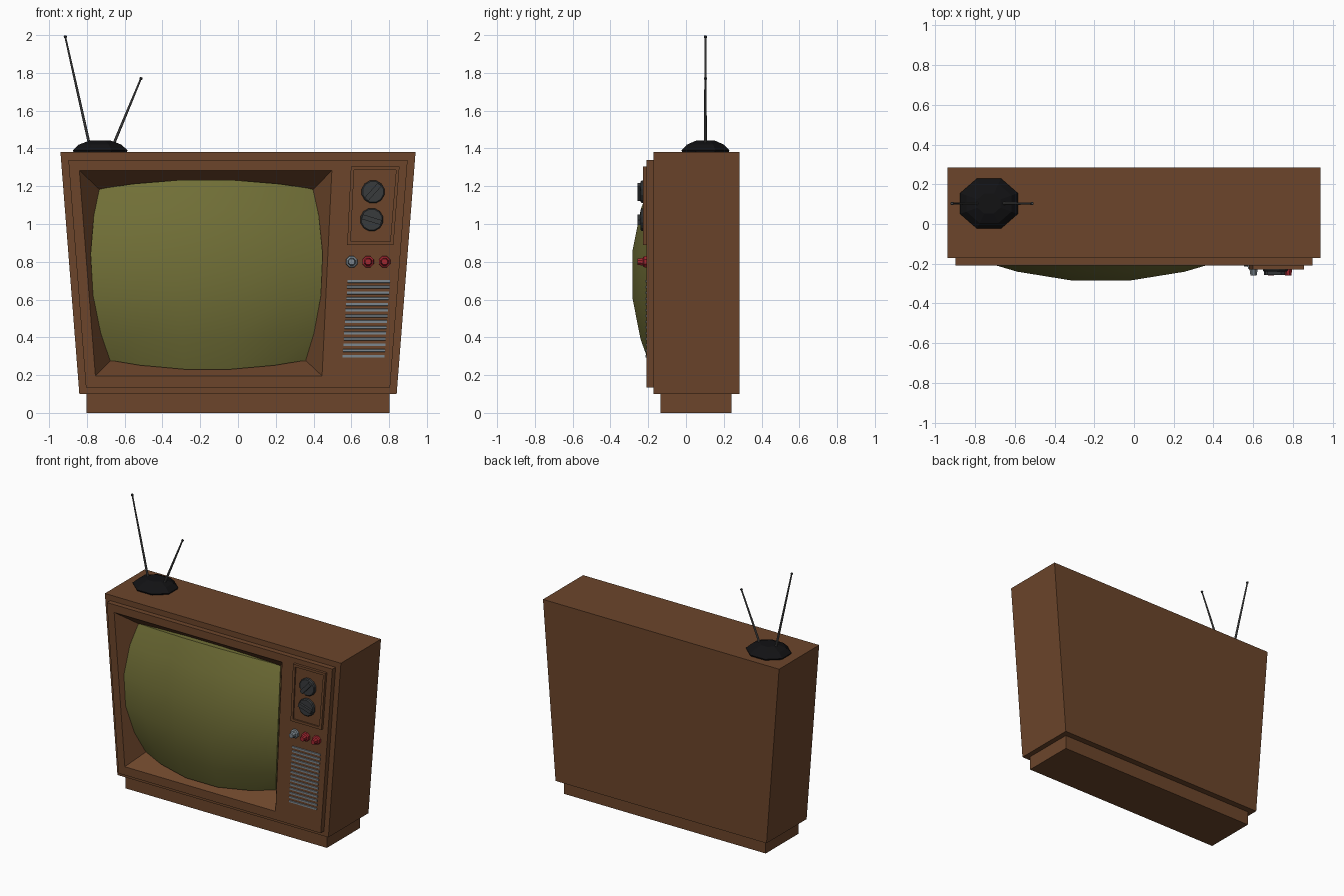
import bpy, bmesh, math
from mathutils import Vector

if "Cube" in bpy.data.objects:
    bpy.data.objects.remove(bpy.data.objects["Cube"])


def mat(name, rgb):
    m = bpy.data.materials.new(name)
    m.diffuse_color = (*rgb, 1)
    m.use_nodes = True
    m.node_tree.nodes["Principled BSDF"].inputs["Base Color"].default_value = m.diffuse_color
    return m


WOOD = mat("brown wood", (0.15, 0.060, 0.024))
GLASS = mat("olive glass", (0.165, 0.16, 0.038))
BLACK = mat("black plastic", (0.006, 0.006, 0.007))
DARK = mat("dark grey", (0.04, 0.043, 0.046))
METAL = mat("grey metal", (0.20, 0.24, 0.27))
ROD = mat("rod grey", (0.10, 0.10, 0.10))
RED = mat("red", (0.36, 0.02, 0.03))


def finish(name, bm, material):
    bmesh.ops.recalc_face_normals(bm, faces=bm.faces)
    me = bpy.data.meshes.new(name)
    bm.to_mesh(me)
    bm.free()
    ob = bpy.data.objects.new(name, me)
    me.materials.append(material)
    bpy.context.collection.objects.link(ob)
    return ob


def loft(name, rings, material):
    """Bridge equal-sized rings of points and cap both ends."""
    bm = bmesh.new()
    vs = [[bm.verts.new(p) for p in ring] for ring in rings]
    n = len(vs[0])
    for a, b in zip(vs, vs[1:]):
        for i in range(n):
            j = (i + 1) % n
            bm.faces.new((a[i], a[j], b[j], b[i]))
    bm.faces.new(vs[0])
    bm.faces.new(vs[-1])
    return finish(name, bm, material)


def trap(y, z0, z1, l0, r0, l1, r1):
    """Upright trapezoid: bottom edge l0..r0 at z0, top edge l1..r1 at z1."""
    return [(l0, y, z0), (r0, y, z0), (r1, y, z1), (l1, y, z1)]


def turned(name, p, q, profile, n, material):
    """Round part along p-q; profile holds (fraction along, radius)."""
    p, q = Vector(p), Vector(q)
    rot = (q - p).to_track_quat('Z', 'Y')
    rings = []
    for t, r in profile:
        rings.append([p.lerp(q, t) + rot @ Vector((r * math.cos(a), r * math.sin(a), 0))
                      for a in [2 * math.pi * (i + .5) / n for i in range(n)]])
    return loft(name, rings, material)


# Cabinet: outer shell, raised front panel and screen funnel in one loft
loft("cabinet", [
    trap(0.284, 0.10, 1.38, -0.84, 0.84, -0.94, 0.94),
    trap(-0.172, 0.10, 1.38, -0.84, 0.84, -0.94, 0.94),
    trap(-0.172, 0.135, 1.34, -0.805, 0.805, -0.898, 0.898),
    trap(-0.209, 0.135, 1.34, -0.805, 0.805, -0.898, 0.898),
    trap(-0.209, 0.196, 1.284, -0.755, 0.445, -0.84, 0.497),
    trap(-0.08, 0.276, 1.18, -0.675, 0.36, -0.73, 0.397)], WOOD)
loft("plinth", [trap(y, 0, 0.10, -0.803, 0.803, -0.803, 0.803) for y in (-0.135, 0.24)], WOOD)

# Bulging picture tube, pinched at the corners, with a skirt running into the funnel
bm = bmesh.new()
N = 5
steps = [math.sin((2 * i / N - 1) * 1.08) / math.sin(1.08) for i in range(N + 1)]
grid = []
for v in steps:
    row = []
    for u in steps:
        x = -0.165 - 0.004 * v + u * (0.613 * (1 - 0.115 * v * v) + 0.023 * v)
        z = 0.732 + v * 0.504 * (1 - 0.10 * u * u)
        bulge = max(0, u * u + v * v - 2 * steps[3] ** 2)
        row.append(bm.verts.new((x, -0.284 + 0.107 * bulge, z)))
    grid.append(row)
for i in range(N):
    for j in range(N):
        bm.faces.new((grid[i][j], grid[i][j + 1], grid[i + 1][j + 1], grid[i + 1][j]))
rim = [e for e in bm.edges if e.is_boundary]
for g in bmesh.ops.extrude_edge_only(bm, edges=rim)["geom"]:
    if isinstance(g, bmesh.types.BMVert):
        g.co.y = -0.06
screen = finish("screen", bm, GLASS)
bpy.context.view_layer.objects.active = screen
screen.select_set(True)
bpy.ops.object.shade_smooth_by_angle(angle=math.radians(40))

# Tuner plate with raised lip
loft("tuner_plate", [
    trap(-0.205, 0.89, 1.305, 0.578, 0.823, 0.598, 0.855),
    trap(-0.228, 0.89, 1.305, 0.578, 0.823, 0.598, 0.855),
    trap(-0.228, 0.908, 1.287, 0.597, 0.806, 0.615, 0.837),
    trap(-0.218, 0.908, 1.287, 0.597, 0.806, 0.615, 0.837)], WOOD)

# Two tuner knobs with turned grips
for name, x, z, deg in (("upper", 0.715, 1.17, 48), ("lower", 0.708, 1.023, -17)):
    turned(name + "_knob", (x, -0.21, z), (x, -0.24, z), [(0, 0.062), (0.8, 0.062), (1, 0.056)], 12, DARK)
    c, s = math.cos(math.radians(deg)), math.sin(math.radians(deg))
    loft(name + "_knob_grip", [
        [(x + a * c - b * s, y, z + a * s + b * c)
         for a, b in ((-0.052, -0.013), (0.052, -0.013), (0.052, 0.013), (-0.052, 0.013))]
        for y in (-0.235, -0.256)], DARK)

# Row of three small tapered buttons
for i, m in enumerate((METAL, RED, RED)):
    x = 0.602 + 0.087 * i
    turned(f"button_{i + 1}", (x, -0.205, 0.8), (x, -0.258, 0.8),
           [(0, 0.033), (0.35, 0.031), (0.45, 0.022), (1, 0.017)], 8, m)

# Speaker grille: slats following the slanted side
SLATS = 14
for i in range(SLATS):
    z = 0.300 + i * 0.0305
    dx = (z - 0.28) * 0.065
    l, r = 0.553 + dx, 0.774 + dx * 1.1
    loft(f"grille_slat_{i + 1}", [trap(y, z - h, z + h, l, r, l, r)
                                  for y, h in ((-0.205, 0.009), (-0.214, 0.006))], METAL)

# Aerial base: low eight-sided dome
CX, CY = -0.73, 0.103
loft("aerial_base", [
    [(CX + 0.157 * r * math.cos(a), CY + 0.137 * r * math.sin(a), z)
     for a in [math.pi / 4 * (k + .5) for k in range(8)]]
    for r, z in ((0.95, 1.375), (1, 1.39), (0.78, 1.42), (0.4, 1.441))], BLACK)

# Two aerial rods with small tips
for name, p, q in (("left", (-0.782, CY, 1.40), (-0.916, CY, 1.998)),
                   ("right", (-0.668, CY, 1.40), (-0.511, CY, 1.777))):
    turned(name + "_aerial_rod", p, q, [(0, 0.008), (0.5, 0.007), (1, 0.005)], 8, ROD)
    d = (Vector(q) - Vector(p)).normalized() * 0.014
    turned(name + "_aerial_tip", Vector(q) - d, q, [(0, 0.006), (0.3, 0.009), (0.7, 0.009), (1, 0.005)], 8, DARK)
